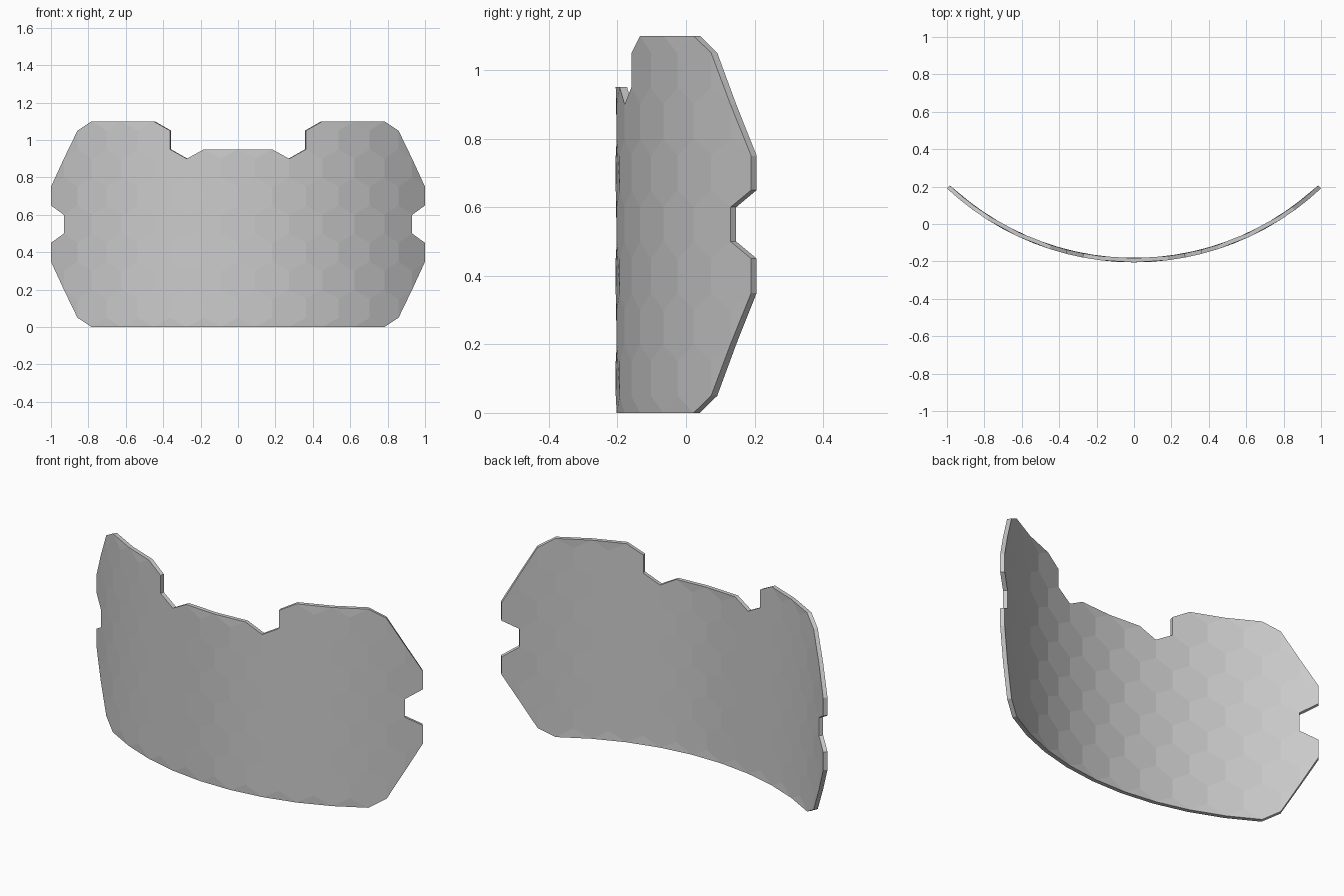
import bpy, bmesh
from math import sin, cos, asin

if "Cube" in bpy.data.objects:
    bpy.data.objects.remove(bpy.data.objects["Cube"])

R, T = 1.463, 0.022            # outer radius, thickness
STEP = asin(1 / R) / 12        # angle of half a hexagon
CY = R - 0.205                 # y of the curve's axis

bm = bmesh.new()
cache = {}


def vert(k, z, inner):
    """Point in half-hex column k, at height z, on the outer or inner skin."""
    key = (k, round(z * 100), inner)
    if key not in cache:
        r = R - T * inner
        cache[key] = bm.verts.new((r * sin(k * STEP), CY - r * cos(k * STEP), z))
    return cache[key]


# hexagon tiles, listed as outlines in (column, height)
tiles = []
for row in range(7):
    z = 0.1 + 0.15 * row
    last = (9, 10, 11, 10, 11, 10, 9)[row]
    for k in range(-last, last + 1, 2):
        if row == 6 and abs(k) < 5:      # notch in the top edge
            continue
        tiles.append([(k, z - .1), (k + 1, z - .05), (k + 1, z + .05),
                      (k, z + .1), (k - 1, z + .05), (k - 1, z - .05)])

# triangles that straighten the bottom and top edges
for k in range(-8, 9, 2):
    tiles.append([(k - 1, 0), (k + 1, 0), (k, .05)])
for k in (-8, -6, 6, 8):
    tiles.append([(k - 1, 1.1), (k, 1.05), (k + 1, 1.1)])
for k in (-1, 1):
    tiles.append([(k - 1, .95), (k, .9), (k + 1, .95)])

# triangles that straighten the slanted sides
side = [[(10, .05), (11, .2), (10, .15)], [(11, .2), (12, .35), (11, .3)],
        [(11, .8), (12, .75), (11, .9)], [(10, .95), (11, .9), (10, 1.05)]]
tiles += side + [[(-k, z) for k, z in reversed(t)] for t in side]

# both skins, then the rim along the open edges
edges = set()
for t in tiles:
    bm.faces.new([vert(k, z, 0) for k, z in t])
    bm.faces.new([vert(k, z, 1) for k, z in reversed(t)])
    keys = [(k, round(z * 100)) for k, z in t]
    edges.update(zip(keys, keys[1:] + keys[:1]))
for a, b in edges:
    if (b, a) not in edges:
        bm.faces.new([cache[b + (0,)], cache[a + (0,)],
                      cache[a + (1,)], cache[b + (1,)]])

bmesh.ops.recalc_face_normals(bm, faces=bm.faces)
mesh = bpy.data.meshes.new("curved_hex_shield")
bm.to_mesh(mesh)
bm.free()
bpy.context.collection.objects.link(bpy.data.objects.new("curved_hex_shield", mesh))
